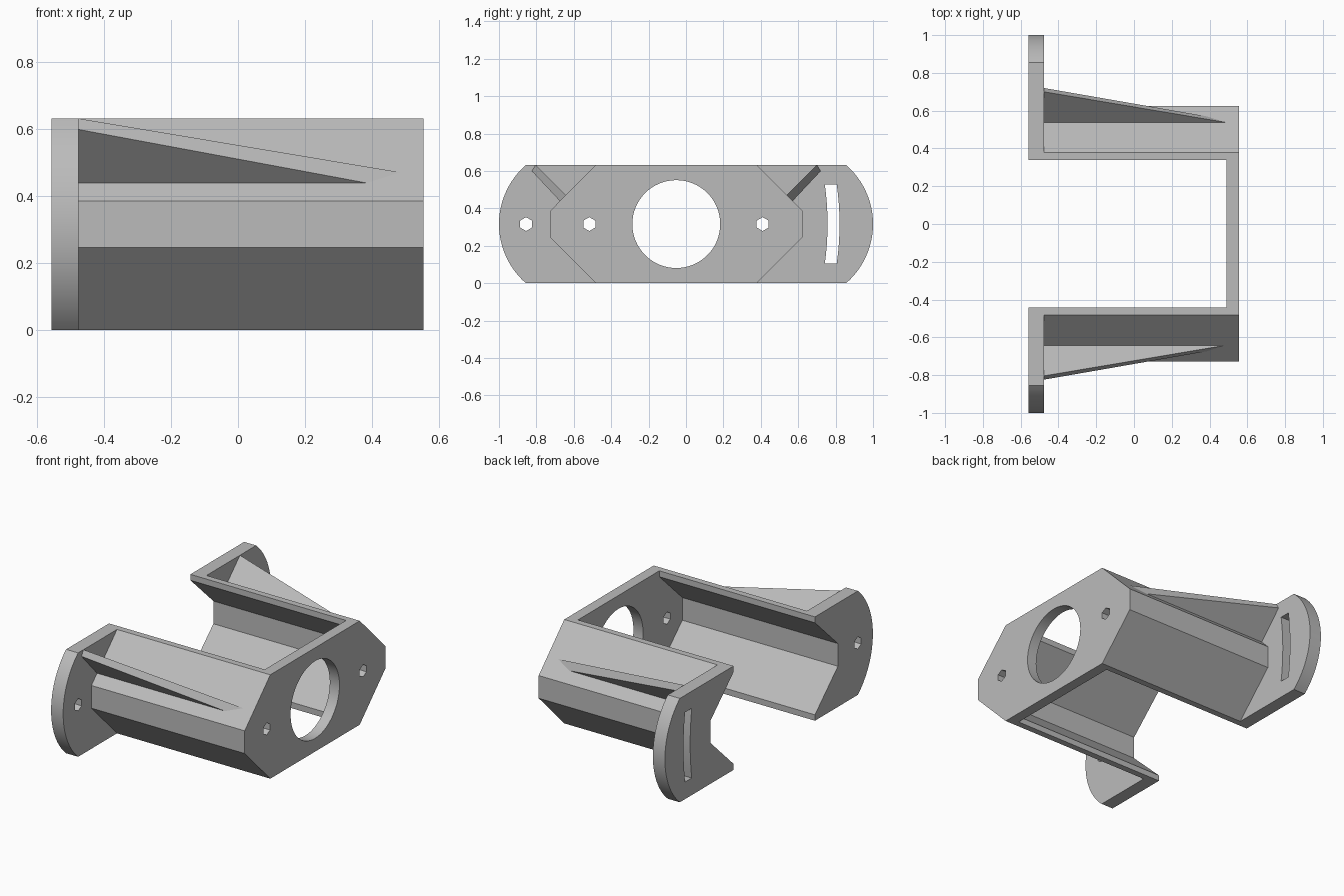
import bpy, bmesh
from math import sin, cos, pi, asin, radians
from mathutils import Matrix

cube = bpy.data.objects.get("Cube")
if cube:
    bpy.data.objects.remove(cube, do_unlink=True)

H = 0.632            # overall height
MID = H / 2
C = -0.052           # centre line of the channel
X_BACK, X_FLANGE, X_PLATE, X_END = -0.558, -0.477, 0.49, 0.555

grey = bpy.data.materials.new("light_grey")
grey.use_nodes = True
colour = (0.5, 0.5, 0.5, 1)
grey.diffuse_color = colour
grey.node_tree.nodes["Principled BSDF"].inputs["Base Color"].default_value = colour


def finish(name, mesh):
    obj = bpy.data.objects.new(name, mesh)
    bpy.context.collection.objects.link(obj)
    mesh.materials.clear()
    mesh.materials.append(grey)
    bpy.ops.object.select_all(action='DESELECT')
    obj.select_set(True)
    bpy.context.view_layer.objects.active = obj
    bpy.ops.object.shade_smooth_by_angle(angle=radians(30))
    return obj


def extrude_profile(name, loops, x0, x1):
    """Fill (y, z) loops, later ones being holes, and extrude from x0 to x1."""
    curve = bpy.data.curves.new(name + "_profile", 'CURVE')
    curve.dimensions = '2D'
    curve.fill_mode = 'BOTH'
    curve.extrude = (x1 - x0) / 2
    for loop in loops:
        spline = curve.splines.new('POLY')
        spline.points.add(len(loop) - 1)
        for point, (y, z) in zip(spline.points, loop):
            point.co = (y, z, 0, 1)
        spline.use_cyclic_u = True
    temp = bpy.data.objects.new(name + "_profile", curve)
    bpy.context.collection.objects.link(temp)
    graph = bpy.context.evaluated_depsgraph_get()
    mesh = bpy.data.meshes.new_from_object(temp.evaluated_get(graph))
    bpy.data.objects.remove(temp, do_unlink=True)
    # Profile x, y, z become world y, z, x
    mesh.transform(Matrix(((0, 0, 1, (x0 + x1) / 2), (1, 0, 0, 0),
                           (0, 1, 0, 0), (0, 0, 0, 1))))
    bm = bmesh.new()
    bm.from_mesh(mesh)
    bmesh.ops.remove_doubles(bm, verts=bm.verts, dist=0.0005)
    bmesh.ops.recalc_face_normals(bm, faces=bm.faces)
    bm.to_mesh(mesh)
    bm.free()
    mesh.name = name
    return finish(name, mesh)


def ring(y, r, n):
    return [(y + r * sin(2 * pi * i / n), MID + r * cos(2 * pi * i / n)) for i in range(n)]


def arc(y_mid, half, sag, n):
    """Shallow arc bulging to +y, from bottom to top."""
    r = (half ** 2 + sag ** 2) / (2 * sag)
    a = asin(half / r)
    return [(y_mid - r + r * cos(a * (2 * i / n - 1)), MID + r * sin(a * (2 * i / n - 1)))
            for i in range(n + 1)]


# Half profiles of the channel, as distances from its centre line
outer = [(0.43, 0), (0.676, 0.247), (0.676, 0.385), (0.43, H)]
inner = [(0.391, 0), (0.391, 0.036), (0.612, 0.247), (0.612, 0.385), (0.391, 0.596), (0.391, H)]


def side_points(points, s):
    return [(C + s * d, z) for d, z in points]


# End plate with the large bore and two screw holes
octagon = side_points(outer, 1) + side_points(outer, -1)[::-1]
extrude_profile("end_plate", [octagon, ring(C, 0.235, 64), ring(-0.517, 0.037, 6),
                              ring(0.41, 0.037, 6)], X_PLATE, X_END)

# Mounting flange openings: a curved slot on the back, a screw hole on the front
slot = arc(0.821, 0.212, 0.015, 8) + arc(0.757, 0.212, 0.015, 8)[::-1]
openings = {1: slot, -1: ring(-0.855, 0.037, 6)}

for s, label in ((1, "back"), (-1, "front")):
    # Bent side wall
    extrude_profile(label + "_wall", [side_points(outer + inner[::-1], s)], X_FLANGE, X_PLATE)

    # Flange with a rounded outer edge and a notched inner edge
    rim = [(s * y, z) for y, z in arc(1.0, MID, 0.144, 24)]
    extrude_profile(label + "_flange", [rim + side_points(inner, s)[::-1], openings[s]],
                    X_BACK, X_FLANGE)

    # Tapered rib standing square to the upper sloping wall
    bm = bmesh.new()
    rows = []
    for y, z, tip, top_y, top_z in ((0.590, 0.471, 0.485, 0.752, H),
                                    (0.622, 0.439, 0.385, 0.772, 0.599)):
        rows.append([bm.verts.new((x, C + s * d, h)) for x, d, h in
                     ((X_FLANGE, y, z), (tip, y, z), (X_FLANGE, top_y, top_z))])
    a, b = rows
    bm.faces.new(a)
    bm.faces.new(b[::-1])
    for i in range(3):
        j = (i + 1) % 3
        bm.faces.new((a[j], a[i], b[i], b[j]))
    bmesh.ops.recalc_face_normals(bm, faces=bm.faces)
    mesh = bpy.data.meshes.new(label + "_rib")
    bm.to_mesh(mesh)
    bm.free()
    finish(label + "_rib", mesh)
